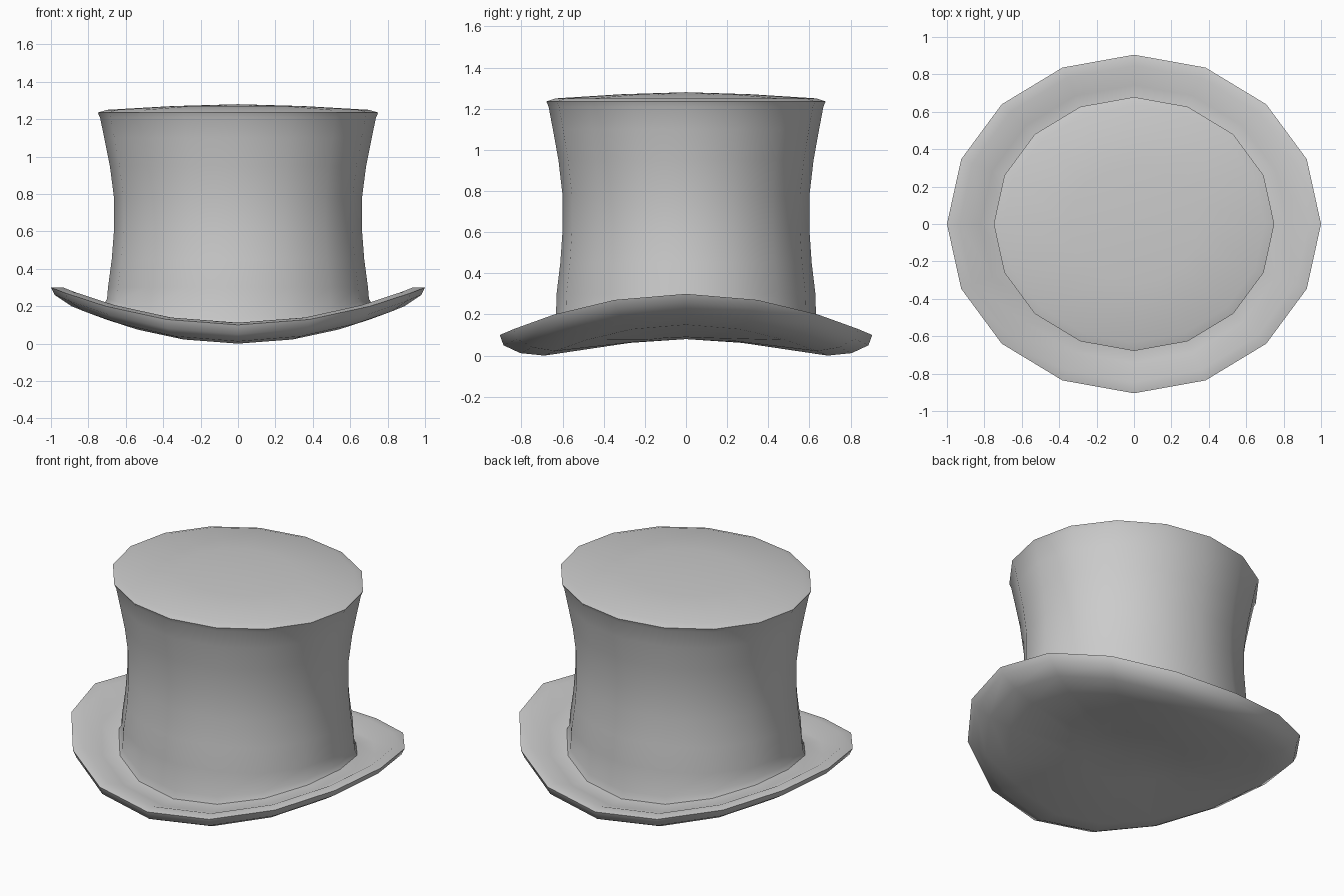
import bpy, bmesh
from math import cos, sin, pi

if "Cube" in bpy.data.objects:
    bpy.data.objects.remove(bpy.data.objects["Cube"])

SIDES = 16
DEPTH = 0.905  # the hat is slightly narrower front to back


def loft(name, rings, bottom_tip=None, top_tip=None):
    """Skin oval rings (radius, z at front/back, z at left/right)."""
    bm = bmesh.new()
    loops = []
    for r, zf, zs in rings:
        loop = []
        for i in range(SIDES):
            a = 2 * pi * i / SIDES
            z = zf + (zs - zf) * cos(a) ** 2
            loop.append(bm.verts.new((r * cos(a), DEPTH * r * sin(a), z)))
        loops.append(loop)
    for lo, hi in zip(loops, loops[1:]):
        for i in range(SIDES):
            j = (i + 1) % SIDES
            bm.faces.new((lo[i], lo[j], hi[j], hi[i]))
    for loop, tip in ((loops[0], bottom_tip), (loops[-1], top_tip)):
        if tip is None:
            continue
        c = bm.verts.new((0, 0, tip))
        for i in range(SIDES):
            bm.faces.new((loop[i], loop[(i + 1) % SIDES], c))
    bmesh.ops.recalc_face_normals(bm, faces=bm.faces)
    mesh = bpy.data.meshes.new(name)
    bm.to_mesh(mesh)
    bm.free()
    obj = bpy.data.objects.new(name, mesh)
    bpy.context.collection.objects.link(obj)
    for p in mesh.polygons:
        p.use_smooth = True
    return obj


# Brim: saddle-shaped underside, rolled edge, shallow trough up to the crown
base = (0.715, 0.085, 0.215)
brim = loft("brim", [
    (0.30, 0.062, 0.09),
    (0.76, 0.00, 0.15),
    (0.89, 0.012, 0.20),
    (0.98, 0.05, 0.26),
    (1.00, 0.10, 0.30),
    (0.935, 0.112, 0.30),
    (0.82, 0.075, 0.235),
    base,
], bottom_tip=0.08)

# Crown: waisted tube with a slightly domed lid
wall = [(0.695, 0.30), (0.675, 0.45), (0.662, 0.62), (0.663, 0.78),
        (0.685, 0.95), (0.715, 1.10), (0.738, 1.21), (0.75, 1.235),
        (0.70, 1.25), (0.35, 1.27)]
crown = loft("crown", [base, (0.70, 0.13, 0.24)] + [(r, z, z) for r, z in wall],
             top_tip=1.28)

# The open lower end of the crown sits on the brim: keep its normals outward
for obj in (brim, crown):
    bpy.context.view_layer.objects.active = obj
    obj.select_set(True)
bpy.ops.object.shade_smooth_by_angle(angle=1.3)
